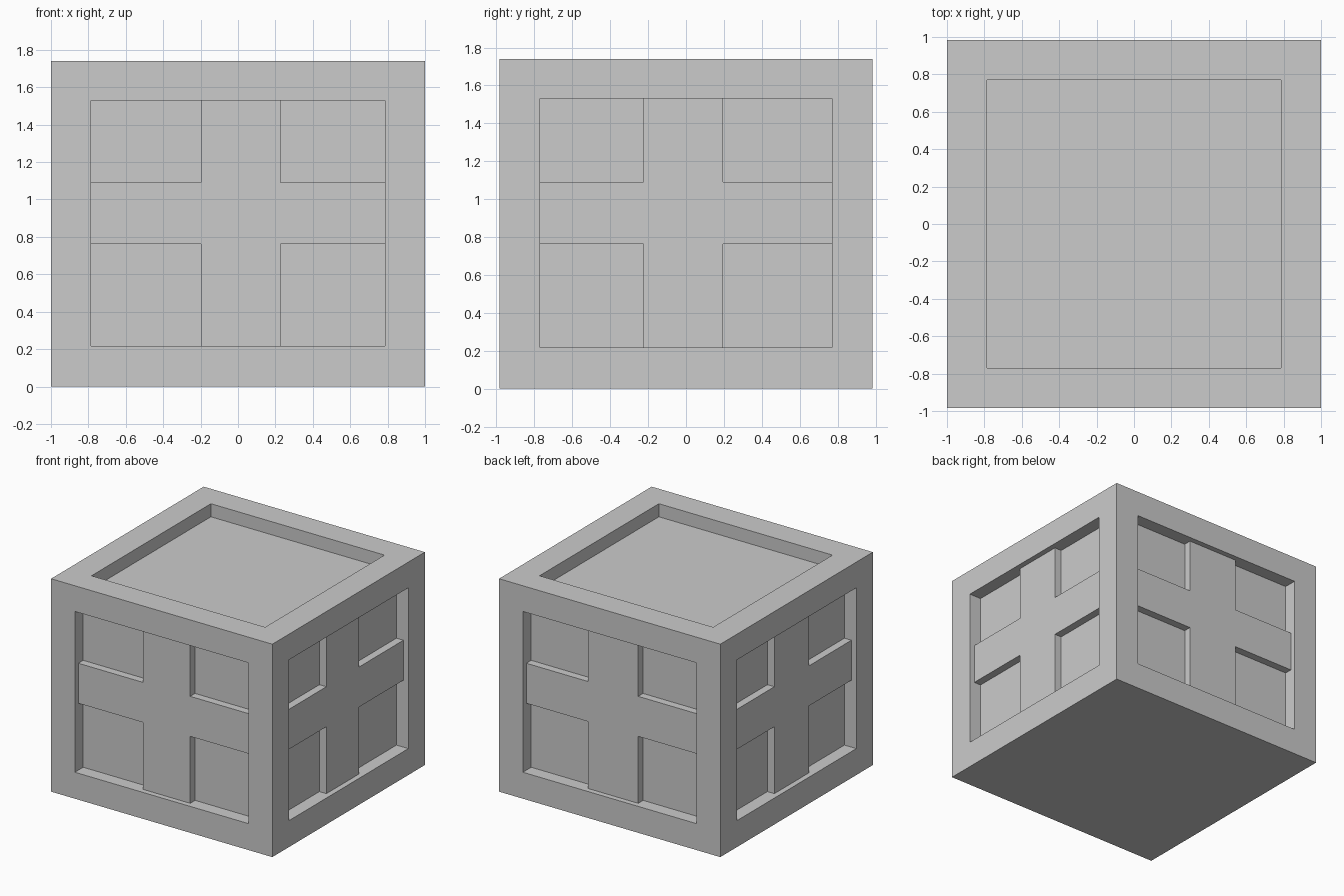
import bpy, bmesh
from mathutils import Matrix, Vector
from math import pi

if "Cube" in bpy.data.objects:
    bpy.data.objects.remove(bpy.data.objects["Cube"])

HX, HY, H = 1.0, 0.985, 1.74      # half width, half depth, height
BAR_D, PANEL_D = 0.044, 0.107     # recess of the cross bars and of the panels
Z0, Z1 = 0.216, 1.53              # side opening, bottom and top
ZB0, ZB1 = 0.763, 1.09            # horizontal bar, bottom and top
OUT = 0.1                         # how far cutters stick out


def add_box(bm, lo, hi, mat=Matrix()):
    lo, hi = Vector(lo), Vector(hi)
    size = Matrix.Diagonal((*(hi - lo), 1))
    bmesh.ops.create_cube(bm, size=1, matrix=mat @ Matrix.Translation((lo + hi) / 2) @ size)


def finish(bm, name):
    me = bpy.data.meshes.new(name)
    bm.to_mesh(me)
    bm.free()
    ob = bpy.data.objects.new(name, me)
    bpy.context.collection.objects.link(ob)
    return ob


# Solid crate block
bm = bmesh.new()
add_box(bm, (-HX, -HY, 0), (HX, HY, H))
crate = finish(bm, "crate_body")

# Each side: turn, distance to face, half opening, bar left and right edge
sides = [
    (0, HY, 0.785, -0.198, 0.227),        # front
    (pi / 2, HX, 0.771, -0.224, 0.194),   # right
    (pi, HY, 0.785, -0.227, 0.227),       # back
    (-pi / 2, HX, 0.771, -0.224, 0.224),  # left
]

openings, pockets = bmesh.new(), bmesh.new()
for turn, dist, half, b0, b1 in sides:
    rot = Matrix.Rotation(turn, 4, 'Z')
    # Shallow opening down to the cross bars
    add_box(openings, (-half, -dist - OUT, Z0), (half, -dist + BAR_D, Z1), rot)
    # Four deeper panels between the bars
    for u0, u1 in ((-half, b0), (b1, half)):
        for v0, v1 in ((Z0, ZB0), (ZB1, Z1)):
            add_box(pockets, (u0, -dist - OUT, v0), (u1, -dist + PANEL_D, v1), rot)

# Sunken lid panel
add_box(openings, (-0.785, -0.771, H - PANEL_D), (0.785, 0.771, H + OUT))

# Carve the recesses
cutters = [finish(openings, "opening_cutter"), finish(pockets, "panel_cutter")]
for cutter in cutters:
    cutter.hide_render = True
    mod = crate.modifiers.new(cutter.name, 'BOOLEAN')
    mod.operation = 'DIFFERENCE'
    mod.solver = 'EXACT'
    mod.object = cutter
bpy.context.view_layer.objects.active = crate
crate.select_set(True)
for name in [m.name for m in crate.modifiers]:
    bpy.ops.object.modifier_apply(modifier=name)
for cutter in cutters:
    bpy.data.objects.remove(cutter)
